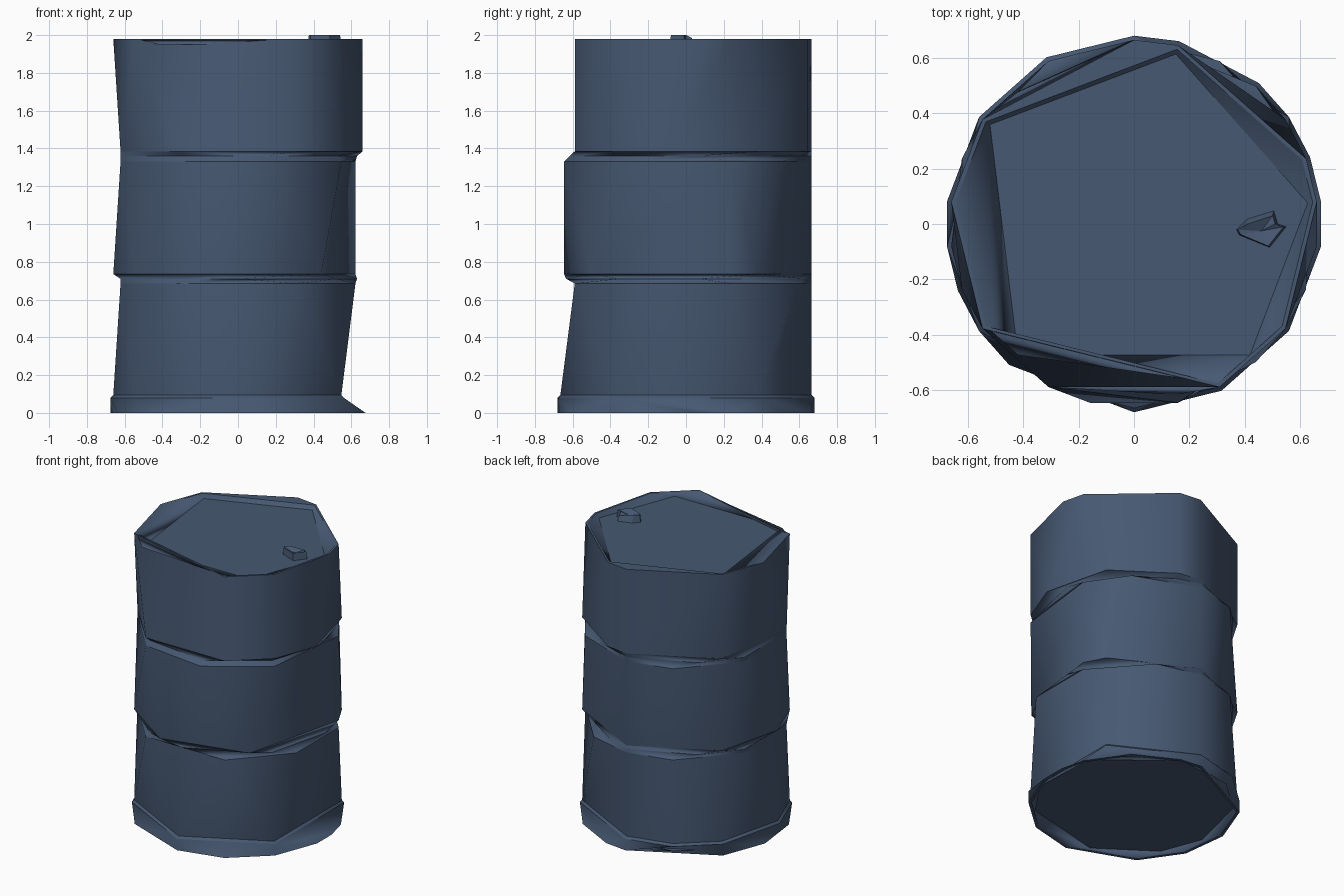
import bpy, bmesh, math

if "Cube" in bpy.data.objects:
    bpy.data.objects.remove(bpy.data.objects["Cube"])

SIDES = 26  # all corners sit on a 26-step circle, step 0 at +y, counter-clockwise


def make_material(name, rgb):
    mat = bpy.data.materials.new(name)
    mat.diffuse_color = (*rgb, 1.0)
    mat.use_nodes = True
    mat.node_tree.nodes["Principled BSDF"].inputs["Base Color"].default_value = mat.diffuse_color
    return mat


def add_object(name, bm, mat):
    bmesh.ops.recalc_face_normals(bm, faces=bm.faces)
    mesh = bpy.data.meshes.new(name)
    bm.to_mesh(mesh)
    bm.free()
    mesh.materials.append(mat)
    obj = bpy.data.objects.new(name, mesh)
    bpy.context.collection.objects.link(obj)
    return obj


def ring(bm, steps, radius, z, flush=()):
    """Irregular ring: list of (step, vertex) sorted round the circle.
    Steps in flush sit on the wall radius instead."""
    out = []
    for k in sorted([*steps, *flush]):
        a = math.pi / 2 + k * math.tau / SIDES
        r = R if k in flush else radius
        out.append((k, bm.verts.new((r * math.cos(a), r * math.sin(a), z))))
    return out


def bridge(bm, low, high):
    """Join two rings with different corners, advancing round both together."""
    def at(r, i):
        return r[i % len(r)][0] + SIDES * (i // len(r))

    i = j = 0
    while i < len(low) or j < len(high):
        a, b = low[i % len(low)][1], high[j % len(high)][1]
        na, nb = at(low, i + 1), at(high, j + 1)
        step_low = i < len(low) and (na <= nb or j >= len(high))
        step_high = j < len(high) and (nb <= na or i >= len(low))
        verts = [a]
        if step_low:
            i += 1
            verts.append(low[i % len(low)][1])
        if step_high:
            j += 1
            verts.append(high[j % len(high)][1])
        verts.append(b)
        face = bm.faces.new(verts)
        face.smooth = True


steel = make_material("blue grey steel", (0.062, 0.098, 0.168))

# Drum shell: recessed underside, foot lip, three walls split by grooves, rim and lid
R = 0.665
foot = [0, 4, 6, 8, 10, 13, 15, 17, 19, 20, 21, 23, 25]
foot_top = [0, 2, 4, 7, 9, 13, 17, 22]
levels = [
    ([2, 4, 7, 9, 12, 16, 18, 21, 25], 0.64, 0.03),    # underside panel
    (foot, 0.66, 0.0),
    (foot, 0.68, 0.0),
    (foot_top, 0.68, 0.08),
    (foot_top, R, 0.095),
    ([0, 2, 5, 8, 11, 15, 18, 21, 24], R, 0.685),      # lower groove
    ([3, 11, 13, 17, 20, 25], 0.635, 0.71, (0, 5, 8)),
    ([0, 4, 7, 9, 12, 16, 21, 22], R, 0.735),
    ([0, 2, 5, 8, 11, 14, 17, 21, 23], R, 1.33),       # upper groove
    ([3, 11, 14, 17, 20, 25], 0.635, 1.36, (0, 5, 8)),
    ([0, 4, 8, 11, 15, 17, 19, 22, 25], R, 1.385),
    ([0, 4, 6, 9, 15, 17, 20, 21, 25], R, 1.98),       # rim
    ([4, 6, 9, 15, 17, 20, 21, 25], 0.65, 1.98),       # inner rim
    ([4, 10, 16, 20, 25], 0.632, 1.95),                # lid panel
]
bm = bmesh.new()
rings = [ring(bm, *level) for level in levels]
for low, high in zip(rings, rings[1:]):
    bridge(bm, low, high)
for end in (rings[0], rings[-1]):
    bm.faces.new([v for _, v in end])
# keep every horizontal ring crisp while the walls stay smooth
for r in rings:
    for (_, a), (_, b) in zip(r, r[1:] + r[:1]):
        edge = bm.edges.get((a, b))
        if edge:
            edge.smooth = False
add_object("drum_shell", bm, steel)

# Bung: small faceted plug on the lid with a sunken top
lower = [(0.37, -0.02), (0.41, 0.02), (0.505, 0.05), (0.52, 0.0),
         (0.55, -0.01), (0.49, -0.085), (0.38, -0.04)]
upper = [(0.375, -0.02, 2.0), (0.41, 0.0, 2.0), (0.5, 0.03, 1.985), (0.51, 0.0, 2.0),
         (0.54, -0.01, 2.0), (0.485, -0.08, 2.0), (0.385, -0.038, 2.0)]
bm = bmesh.new()
bottom = [bm.verts.new((x, y, 1.945)) for x, y in lower]
top = [bm.verts.new(p) for p in upper]
centre = bm.verts.new((0.46, -0.025, 1.975))
for i in range(len(lower)):
    n = (i + 1) % len(lower)
    bm.faces.new((bottom[i], bottom[n], top[n], top[i]))
    bm.faces.new((top[i], top[n], centre))
bm.faces.new(bottom)
add_object("lid_bung", bm, steel)
